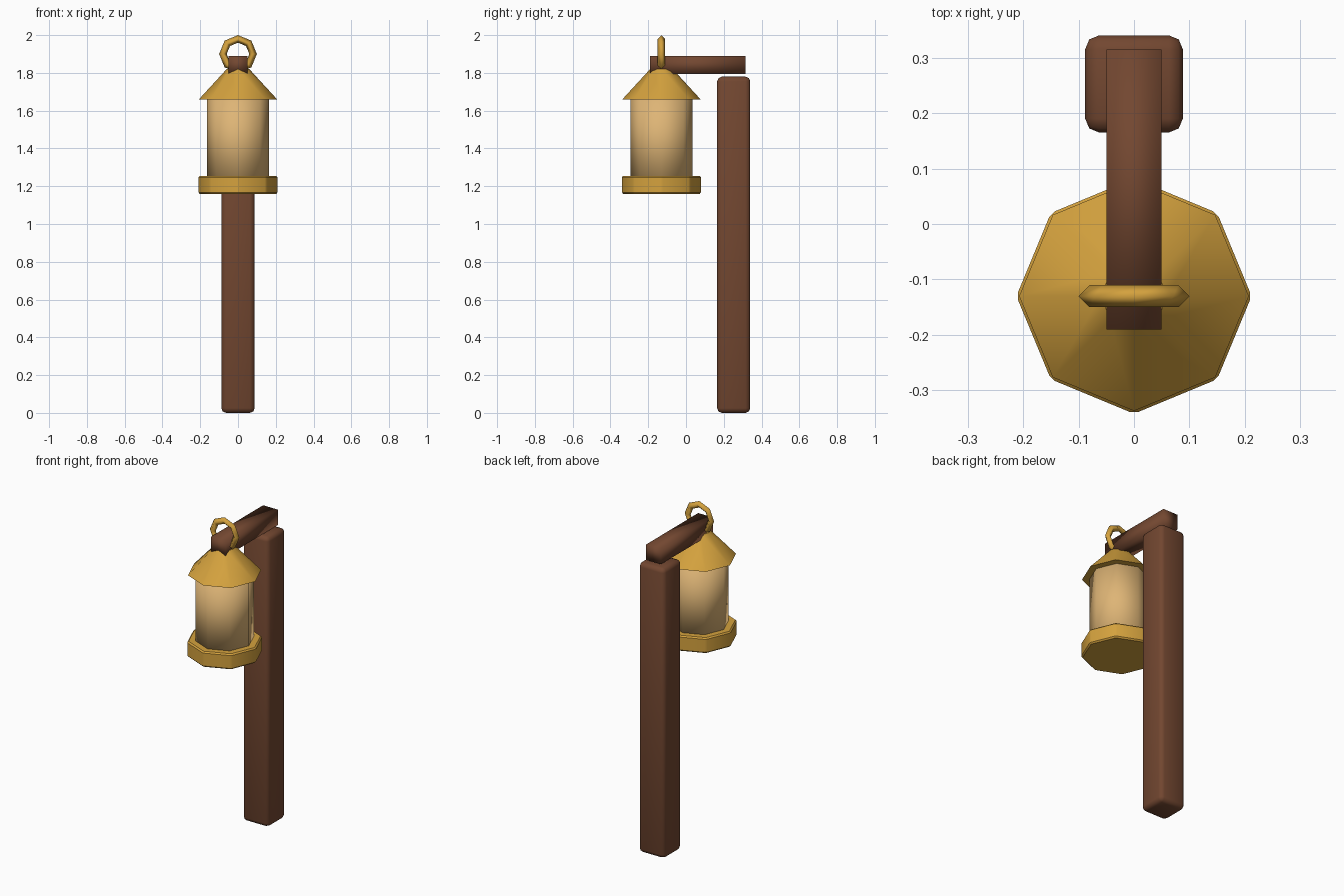
import bpy
from math import radians, pi

cube = bpy.data.objects.get("Cube")
if cube:
    bpy.data.objects.remove(cube, do_unlink=True)


def material(name, rgb):
    m = bpy.data.materials.new(name)
    m.use_nodes = True
    m.diffuse_color = (*rgb, 1)
    m.node_tree.nodes["Principled BSDF"].inputs["Base Color"].default_value = (*rgb, 1)
    return m


wood = material("brown wood", (0.17, 0.063, 0.03))
brass = material("golden brass", (0.66, 0.36, 0.048))
glass = material("warm glass", (0.73, 0.46, 0.18))

LAMP_Y = -0.13


def finish(name, mat, bevel=0, segments=1, angle=None):
    """Name and colour the active object, bevel it and set its shading."""
    ob = bpy.context.object
    ob.name = name
    ob.data.materials.append(mat)
    bpy.ops.object.transform_apply(location=False, rotation=True, scale=True)
    if bevel:
        mod = ob.modifiers.new("Bevel", 'BEVEL')
        mod.width, mod.segments = bevel, segments
        bpy.ops.object.modifier_apply(modifier="Bevel")
    if angle is None:
        bpy.ops.object.shade_smooth()
    else:
        bpy.ops.object.shade_smooth_by_angle(angle=radians(angle))
    return ob


def box(name, lo, hi, mat, **style):
    bpy.ops.mesh.primitive_cube_add(size=1, location=[(a + b) / 2 for a, b in zip(lo, hi)])
    bpy.context.object.scale = [b - a for a, b in zip(lo, hi)]
    return finish(name, mat, **style)


def octagon(name, r_low, r_top, z_low, z_top, mat, **style):
    bpy.ops.mesh.primitive_cone_add(vertices=8, radius1=r_low, radius2=r_top,
                                    depth=z_top - z_low,
                                    location=(0, LAMP_Y, (z_low + z_top) / 2))
    return finish(name, mat, **style)


# Wooden post and the arm above it
box("post", (-0.088, 0.165, 0), (0.088, 0.34, 1.78), wood, bevel=0.025, segments=2, angle=50)
box("arm", (-0.05, -0.19, 1.795), (0.05, 0.315, 1.89), wood)

# Lantern: base, glass body and sloping roof
octagon("lantern_base", 0.212, 0.212, 1.16, 1.255, brass, bevel=0.008, angle=30)
octagon("lantern_glass", 0.165, 0.165, 1.2, 1.68, glass)
octagon("lantern_roof", 0.207, 0.06, 1.66, 1.82, brass, angle=46)

# Hanging ring around the arm
bpy.ops.mesh.primitive_torus_add(major_segments=8, minor_segments=4, major_radius=0.08,
                                 minor_radius=0.02, location=(0, LAMP_Y, 1.9),
                                 rotation=(pi / 2, 0, 0))
finish("hanging_ring", brass)
